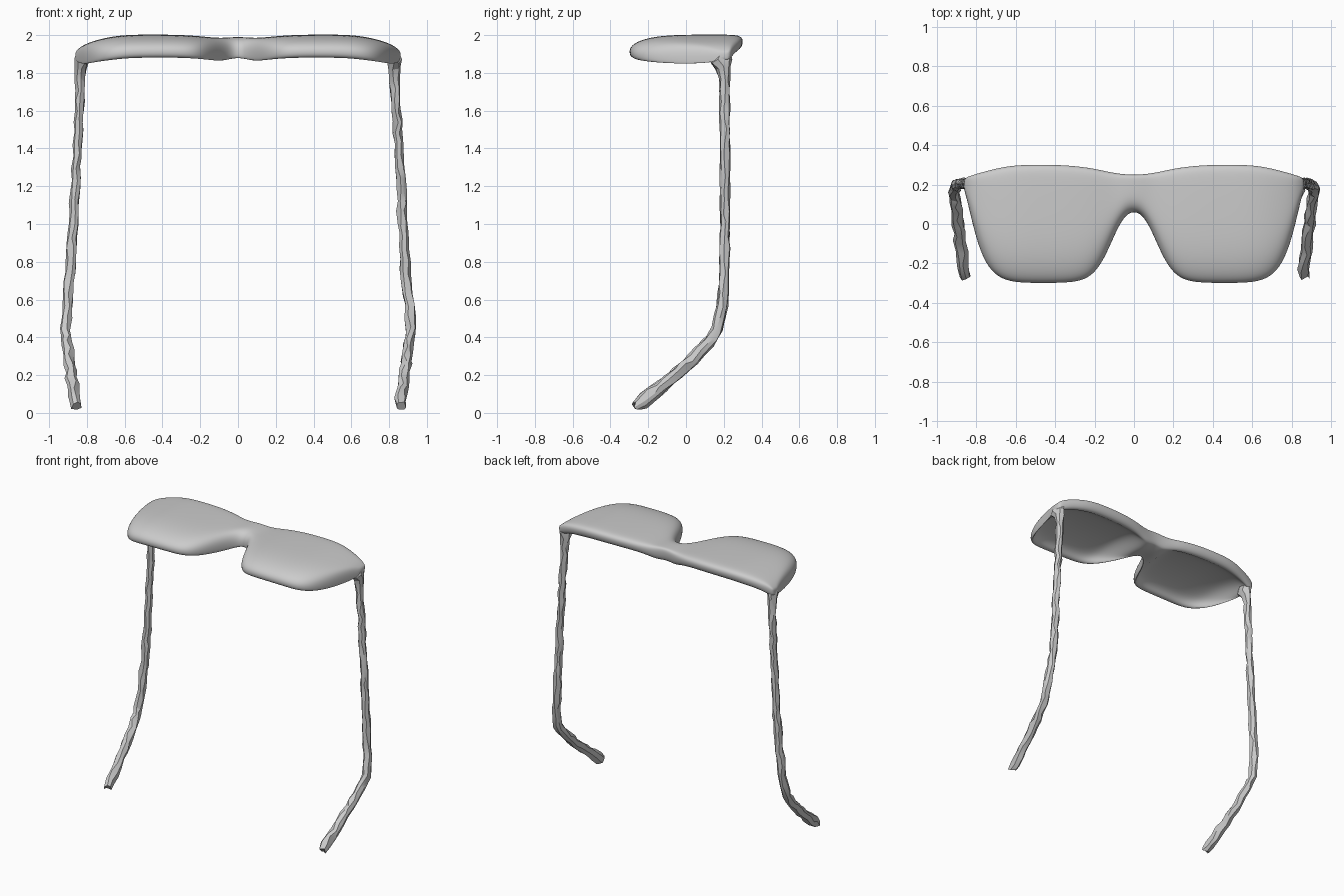
import bpy, bmesh, math, random
from mathutils import Vector

if "Cube" in bpy.data.objects:
    bpy.data.objects.remove(bpy.data.objects["Cube"], do_unlink=True)
random.seed(4)

GREY = (0.6, 0.6, 0.6, 1)
mat = bpy.data.materials.new("plain grey")
mat.diffuse_color = GREY
mat.use_nodes = True
mat.node_tree.nodes["Principled BSDF"].inputs["Base Color"].default_value = GREY


def loft(name, rings, angle, subdivide=0):
    """Skin closed rings of points, cap both ends and shade by angle."""
    bm = bmesh.new()
    loops = [[bm.verts.new(p) for p in ring] for ring in rings]
    n = len(loops[0])
    for a, b in zip(loops, loops[1:]):
        for i in range(n):
            bm.faces.new((a[i], a[(i + 1) % n], b[(i + 1) % n], b[i]))
    bm.faces.new(loops[0])
    bm.faces.new(loops[-1])
    bmesh.ops.recalc_face_normals(bm, faces=bm.faces)
    mesh = bpy.data.meshes.new(name)
    bm.to_mesh(mesh)
    bm.free()
    ob = bpy.data.objects.new(name, mesh)
    bpy.context.collection.objects.link(ob)
    mesh.materials.append(mat)
    if subdivide:
        mod = ob.modifiers.new("rounding", "SUBSURF")
        mod.levels = mod.render_levels = subdivide
    bpy.ops.object.select_all(action="DESELECT")
    ob.select_set(True)
    bpy.context.view_layer.objects.active = ob
    bpy.ops.object.shade_smooth_by_angle(angle=math.radians(angle))
    return ob


# Lens front: x, lower y, upper y, underside z, top z, depth of hollow behind lens
SECTIONS = [
    (0.00, 0.066, 0.250, 1.880, 1.990, 0.0),
    (0.045, 0.045, 0.252, 1.872, 1.988, 0.0),
    (0.09, -0.035, 0.258, 1.862, 1.985, 0.1),
    (0.14, -0.155, 0.268, 1.865, 1.988, 0.6),
    (0.19, -0.240, 0.280, 1.870, 1.993, 1.0),
    (0.25, -0.287, 0.290, 1.875, 1.998, 1.0),
    (0.34, -0.300, 0.300, 1.878, 2.002, 1.0),
    (0.46, -0.301, 0.303, 1.878, 2.003, 1.0),
    (0.58, -0.300, 0.302, 1.876, 2.002, 1.0),
    (0.67, -0.284, 0.290, 1.866, 1.992, 1.0),
    (0.74, -0.225, 0.272, 1.857, 1.976, 1.0),
    (0.79, -0.110, 0.258, 1.848, 1.960, 0.7),
    (0.825, 0.030, 0.246, 1.848, 1.943, 0.1),
    (0.848, 0.130, 0.238, 1.855, 1.925, 0.0),
    (0.862, 0.175, 0.225, 1.870, 1.910, 0.0),
]
# Cross-section: position across, height, height gained by the hollow
PROFILE = [
    (0, .28, 0), (.012, .48, 0), (.06, .68, 0), (.17, .87, 0), (.35, .98, 0),
    (.6, 1, 0), (.85, 1, 0), (.95, .98, 0), (.99, .88, 0), (1, .70, 0),
    (.985, .45, 0), (.95, .27, .05), (.915, .20, .15), (.88, .14, .37),
    (.6, .03, .62), (.35, .02, .58), (.13, .02, .38), (.085, .01, .06),
    (.045, 0, 0), (.01, .08, 0),
]


def section(s, side):
    x, lo, hi, zb, zt, hollow = s
    return [(side * x, lo + u * (hi - lo), zb + (v + h * hollow) * (zt - zb))
            for u, v, h in PROFILE]


rings = [section(s, -1) for s in reversed(SECTIONS[1:])]
rings += [section(s, 1) for s in SECTIONS]
loft("lens_front", rings, 60, 2)

# Temple arms: x, y, z, half width across, half depth.
# They flare into the lens corner and bend down at the ear hook.
ARM = [
    (.822, .180, 1.902, .028, .050), (.828, .185, 1.86, .034, .052),
    (.830, .197, 1.82, .030, .036), (.833, .204, 1.76, .025, .027),
    (.843, .206, 1.55, .023, .025),
    (.856, .207, 1.30, .023, .025), (.873, .206, 1.00, .025, .025),
    (.888, .203, .75, .026, .027), (.905, .192, .57, .026, .028),
    (.913, .165, .44, .027, .030), (.905, .115, .365, .027, .031),
    (.888, .000, .25, .028, .031), (.872, -.130, .14, .030, .033),
    (.861, -.225, .065, .030, .036), (.858, -.264, .035, .025, .027),
]


def arm_rings(side):
    # Resample so that the hand-carved facets are of even length
    pts = []
    for a, b in zip(ARM, ARM[1:]):
        steps = max(1, round(math.dist(a[:3], b[:3]) / 0.06))
        pts += [[p + (q - p) * k / steps for p, q in zip(a, b)] for k in range(steps)]
    pts.append(list(ARM[-1]))
    out = []
    for i, (x, y, z, w, d) in enumerate(pts):
        before, after = pts[max(i - 1, 0)], pts[min(i + 1, len(pts) - 1)]
        along = (Vector(after[:3]) - Vector(before[:3])).normalized()
        across = Vector((1, 0, 0))
        across = (across - along * across.dot(along)).normalized()
        deep = along.cross(across)
        centre = Vector((x + random.uniform(-.005, .005), y, z))
        ring = []
        for k in range(7):
            t = k * math.tau / 7 + random.uniform(-.3, .3)
            r = random.uniform(.93, 1.22)
            p = centre + (across * math.cos(t) * w + deep * math.sin(t) * d) * r
            p += along * random.uniform(-.014, .014)
            ring.append((side * p.x, p.y, max(p.z, 0)))
        out.append(ring)
    return out


for name, side in (("left_arm", 1), ("right_arm", -1)):
    loft(name, arm_rings(side), 25)
